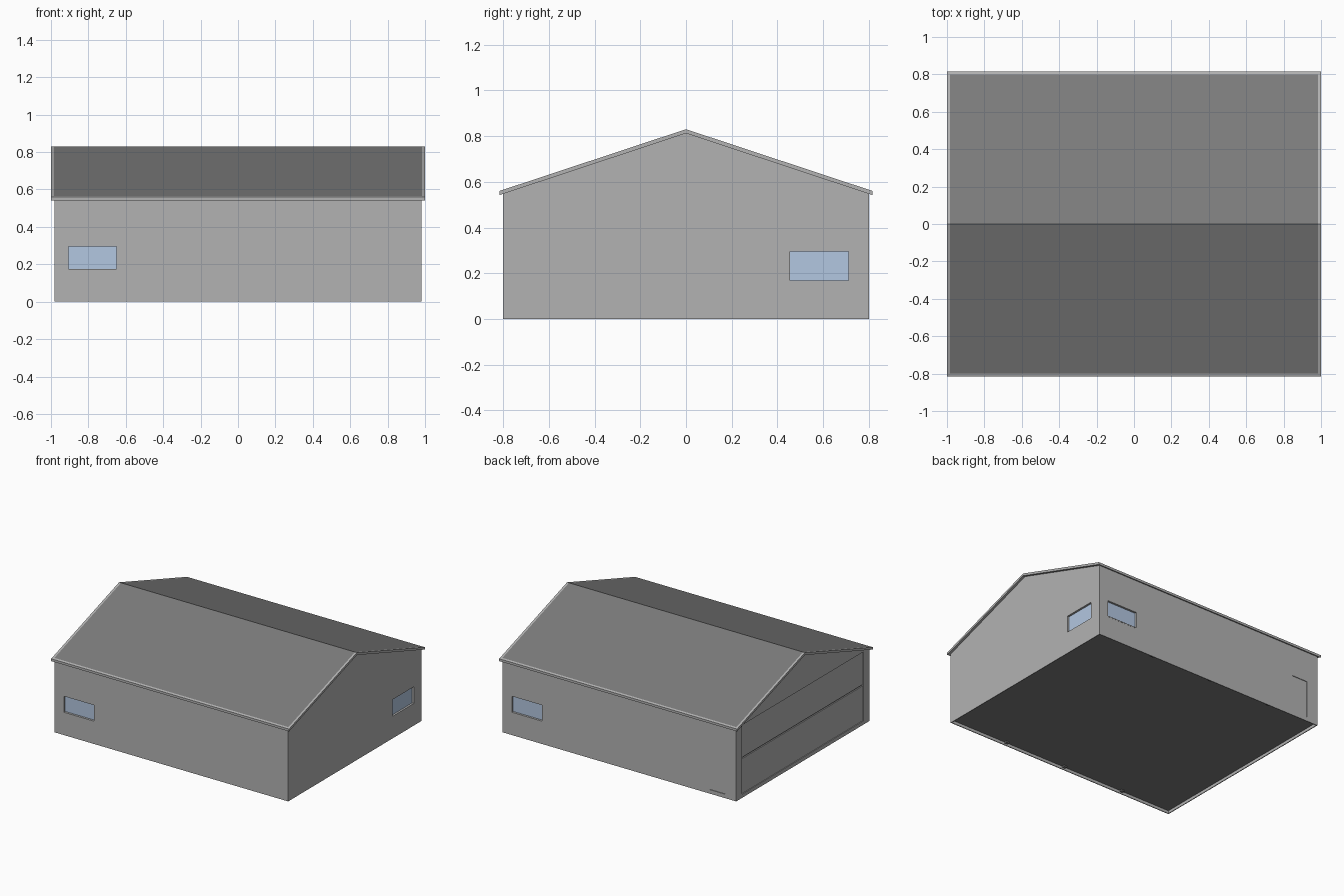
import bpy, bmesh

if "Cube" in bpy.data.objects:
    bpy.data.objects.remove(bpy.data.objects["Cube"])

def material(name, rgb):
    m = bpy.data.materials.new(name)
    m.diffuse_color = (*rgb, 1)
    m.use_nodes = True
    m.node_tree.nodes["Principled BSDF"].inputs["Base Color"].default_value = m.diffuse_color
    return m

WALL = material("light_grey", (0.45, 0.45, 0.45))
DARK = material("dark_grey", (0.20, 0.20, 0.20))
GLASS = material("window_blue", (0.45, 0.57, 0.75))

def finish(name, bm, *mats):
    bmesh.ops.recalc_face_normals(bm, faces=bm.faces)
    me = bpy.data.meshes.new(name)
    bm.to_mesh(me)
    bm.free()
    for m in mats:
        me.materials.append(m)
    ob = bpy.data.objects.new(name, me)
    bpy.context.collection.objects.link(ob)
    return ob

def box(name, xr, yr, zr, mat):
    bm = bmesh.new()
    bmesh.ops.create_cube(bm, size=1)
    for v in bm.verts:
        v.co = [(r[0] + r[1]) / 2 + c * (r[1] - r[0]) for c, r in zip(v.co, (xr, yr, zr))]
    return finish(name, bm, mat)

def extruded(profile, half):
    # (y, z) profile pushed along x
    bm = bmesh.new()
    f = bm.faces.new([bm.verts.new((-half, y, z)) for y, z in profile])
    g = bmesh.ops.extrude_face_region(bm, geom=[f])["geom"]
    bmesh.ops.translate(bm, vec=(2 * half, 0, 0),
                        verts=[e for e in g if isinstance(e, bmesh.types.BMVert)])
    bmesh.ops.recalc_face_normals(bm, faces=bm.faces)
    return bm

SLOPE, RIDGE, T = 0.331, 0.83, 0.018
def roof_z(y):
    return RIDGE - SLOPE * abs(y)

# gabled wall body
wy, wx = 0.80, 0.982
walls = finish("walls", extruded([(-wy, 0), (wy, 0), (wy, roof_z(wy) - T),
                                  (0, RIDGE - T), (-wy, roof_z(wy) - T)], wx), WALL)

def cut(xr, yr, zr):
    c = box("cutter", xr, yr, zr, WALL)
    c.hide_render = True
    m = walls.modifiers.new("cut", "BOOLEAN")
    m.operation, m.solver, m.object = "DIFFERENCE", "EXACT", c
    bpy.context.view_layer.objects.active = walls
    bpy.ops.object.modifier_apply(modifier=m.name)
    bpy.data.objects.remove(c, do_unlink=True)

# underside hollow with the dark floor slab and post feet
cut((-wx + .006, wx - .006), (-wy + .006, wy - .006), (-0.1, 0.026))
box("floor", (-wx + .006, wx - .006), (-wy + .006, wy - .006), (0.022, 0.026), DARK)
for i, x in enumerate((-0.55, -0.03, 0.49)):
    for s in (-1, 1):
        y = sorted((s * 0.794, s * 0.772))
        box(f"post_foot_{i}_{'front' if s < 0 else 'back'}",
            (x - .012, x + .012), y, (0.012, 0.024), DARK)

# windows: front, back and right end
D, zr = 0.018, (0.168, 0.295)
for s, name, xr in ((-1, "front", (-0.905, -0.65)), (1, "back", (0.65, 0.905))):
    cut(xr, sorted((s * (wy - D), s * 0.9)), zr)
    box(f"{name}_window", xr, sorted((s * (wy - D), s * (wy - D + .003))), zr, GLASS)
    box(f"{name}_sill", xr, sorted((s * (wy - D), s * (wy + .001))), (0.166, 0.174), WALL)
cut((wx - D, 1.1), (0.455, 0.71), zr)
box("right_window", (wx - D, wx - D + .003), (0.455, 0.71), zr, GLASS)

# shallow side door on the back wall
cut((-0.89, -0.76), (wy - 0.005, 0.9), (0.03, 0.315))

# large two-panel door on the left end
cut((-1.1, -wx + .014), (-0.73, 0.73), (0.028, 0.553))
for name, z in (("lower", (0.028, 0.293)), ("upper", (0.303, 0.553))):
    box(f"{name}_door_panel", (-wx + .006, -wx + .015), (-0.73, 0.73), z, WALL)

# roof slab, light edge with dark inset covering
ry = 0.815
bm = extruded([(-ry, roof_z(ry) - T), (0, RIDGE - T), (ry, roof_z(ry) - T),
               (ry, roof_z(ry)), (0, RIDGE), (-ry, roof_z(ry))], 1.0)
top = [f for f in bm.faces if f.normal.z > 0.5]
bmesh.ops.inset_region(bm, faces=top, thickness=0.016, use_boundary=True, use_even_offset=True)
for f in top:
    f.material_index = 1
finish("roof", bm, WALL, DARK)
